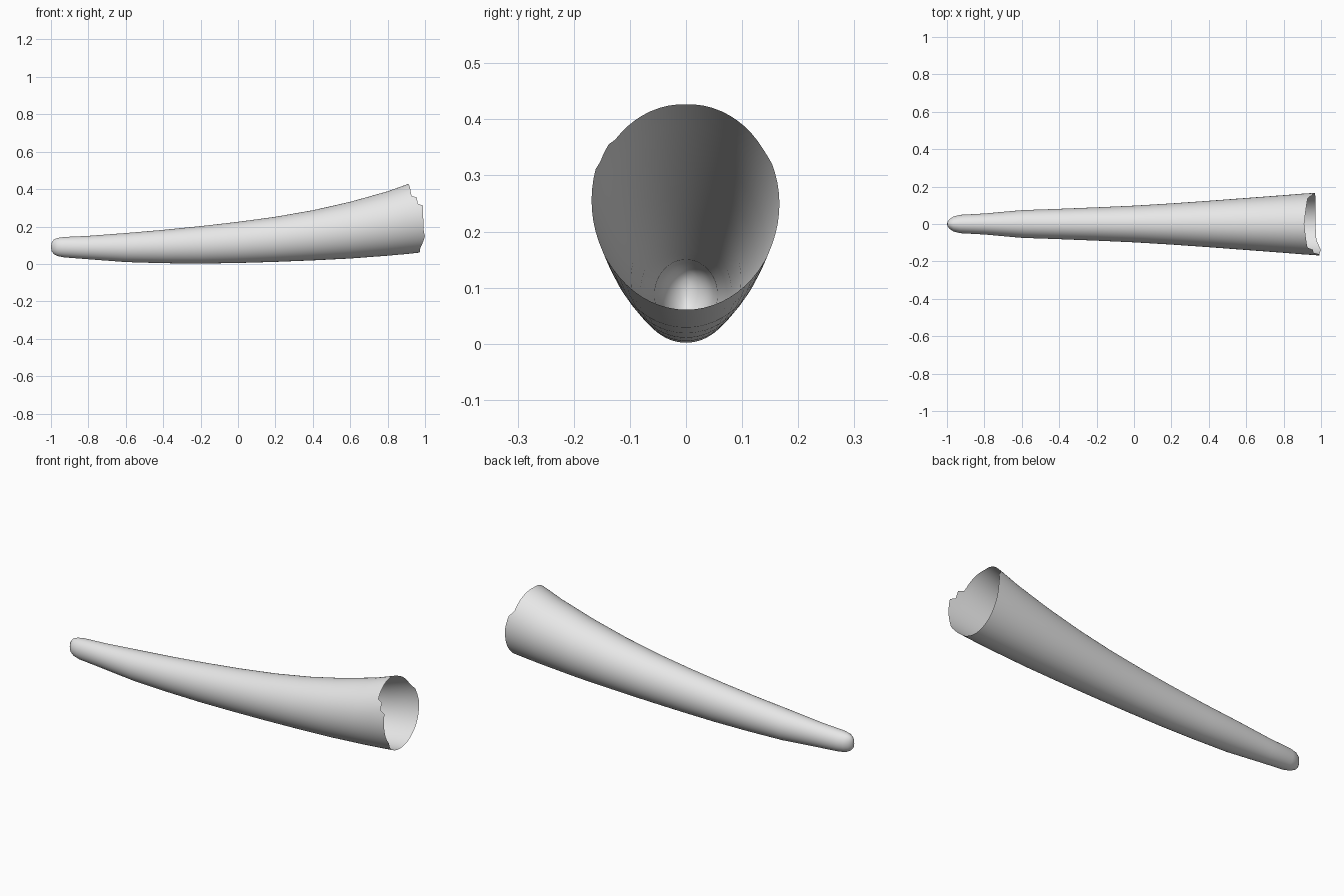
import bpy
import bmesh
from math import sin, cos, pi, degrees

default_cube = bpy.data.objects.get("Cube")
if default_cube:
    bpy.data.objects.remove(default_cube, do_unlink=True)

SIDES = 64

# Horn profile: position along x, underside z, top z, half width
PROFILE = [
    (-0.997, 0.068, 0.114, 0.012),
    (-0.985, 0.053, 0.130, 0.027),
    (-0.965, 0.042, 0.139, 0.040),
    (-0.93, 0.035, 0.144, 0.049),
    (-0.8, 0.025, 0.150, 0.056),
    (-0.6, 0.010, 0.165, 0.074),
    (-0.4, 0.004, 0.182, 0.081),
    (-0.2, 0.002, 0.202, 0.089),
    (0.0, 0.005, 0.225, 0.098),
    (0.2, 0.011, 0.252, 0.110),
    (0.4, 0.019, 0.287, 0.124),
    (0.6, 0.029, 0.332, 0.139),
    (0.8, 0.044, 0.388, 0.154),
    (0.9, 0.053, 0.424, 0.162),
    (1.0, 0.064, 0.452, 0.169),
]

# Broken mouth: degrees from the top, x of the rim
RIM_FRONT = [(0, 0.91), (45, 0.925), (53, 0.93), (56, 0.957), (70, 0.96),
             (73, 0.988), (115, 0.993), (125, 1.0), (150, 0.975), (180, 0.97)]
RIM_BACK = [(0, 0.91), (60, 0.93), (65, 0.95), (90, 0.965), (120, 0.97), (180, 0.97)]


def interpolate(table, key):
    """Return the row values of a sorted table at the given key."""
    for low, high in zip(table, table[1:]):
        if key <= high[0]:
            t = max(0, (key - low[0]) / (high[0] - low[0]))
            return [a + (b - a) * t for a, b in zip(low[1:], high[1:])]
    return list(table[-1][1:])


def surface_point(x, angle):
    """Point on the oval section at x; the angle starts at the top."""
    bottom, top, half_width = interpolate(PROFILE, x)
    middle, half_height = (top + bottom) / 2, (top - bottom) / 2
    return (x, -half_width * sin(angle), middle + half_height * cos(angle))


def rim_x(angle):
    turn = degrees(angle)
    if turn <= 180:
        return interpolate(RIM_FRONT, turn)[0]
    return interpolate(RIM_BACK, 360 - turn)[0]


# Open, hollow horn shell
bm = bmesh.new()
angles = [2 * pi * i / SIDES for i in range(SIDES)]
rings = [[bm.verts.new(surface_point(row[0], a)) for a in angles] for row in PROFILE[:-1]]
rings.append([bm.verts.new(surface_point(rim_x(a), a)) for a in angles])
for near, far in zip(rings, rings[1:]):
    for i in range(SIDES):
        j = (i + 1) % SIDES
        bm.faces.new((near[i], far[i], far[j], near[j]))

# Blunt closed tip
tip = bm.verts.new((-1.0, 0, 0.09))
for i in range(SIDES):
    bm.faces.new((tip, rings[0][i], rings[0][(i + 1) % SIDES]))
bmesh.ops.recalc_face_normals(bm, faces=bm.faces)
# Turn the shell outward if the open surface was oriented inward
bm.faces.ensure_lookup_table()
if bm.faces[-1].normal.x > 0:
    bmesh.ops.reverse_faces(bm, faces=bm.faces)
for face in bm.faces:
    face.smooth = True

mesh = bpy.data.meshes.new("horn_shell")
bm.to_mesh(mesh)
bm.free()
horn = bpy.data.objects.new("horn_shell", mesh)
bpy.context.collection.objects.link(horn)

# Plain pale grey
grey = bpy.data.materials.new("pale_grey")
grey.use_nodes = True
colour = (0.8, 0.8, 0.8, 1)
grey.diffuse_color = colour
grey.node_tree.nodes["Principled BSDF"].inputs["Base Color"].default_value = colour
mesh.materials.append(grey)
